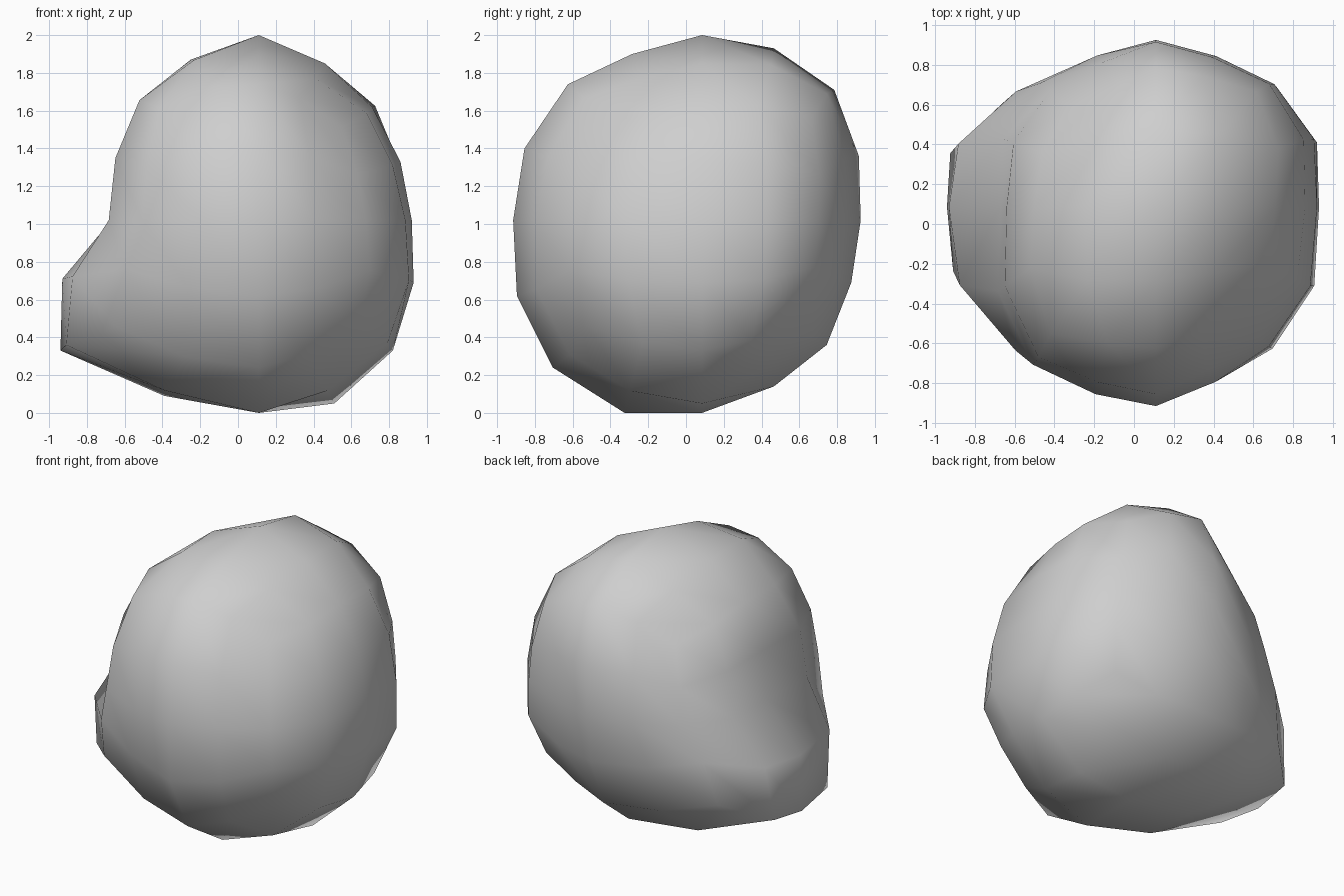
import bpy, bmesh
from math import pi, tan, sin, cos, acos, atan2
from mathutils import Vector

cube = bpy.data.objects.get("Cube")
if cube:
    bpy.data.objects.remove(cube, do_unlink=True)

# Four outlines from the crown to the base: (distance from the axis, height)
CENTRE = Vector((0.11, 0.085, 1.02))
TOP, BASE = (0, 2.0), (0, 0.0)
LEFT = [TOP, (.35, 1.85), (.60, 1.62), (.75, 1.33), (.81, 1.02), (.82, .69), (.71, .33), (.40, .05), BASE]
RIGHT = [TOP, (.36, 1.87), (.61, 1.64), (.75, 1.35), (.78, 1.02), (1.04, .71), (1.05, .33), (.50, .09), BASE]
BACK = [TOP, (.38, 1.93), (.70, 1.71), (.83, 1.36), (.84, 1.02), (.79, .69), (.66, .36), (.38, .14), BASE]
FRONT = [TOP, (.37, 1.90), (.71, 1.74), (.94, 1.40), (1.0, 1.02), (.98, .62), (.79, .24), (.41, 0), BASE]

# Fullness of each diagonal corner, crown to base, keyed by (is left, is back)
CORNERS = {
    (True, True): [0, 0, .07, .04, .04, .045, -.07, -.08, 0],
    (False, True): [0, -.06, -.13, -.04, .05, .0, 0, 0, 0],
    (True, False): [0, -.04, -.09, -.06, -.01, .01, -.07, 0, 0],
    (False, False): [0, .03, .09, .09, .12, -.02, -.03, 0, 0],
}


def sample(outline, t):
    """Smooth point on an outline at index t; the ends mirror over the axis."""
    pts = [Vector(p) for p in outline]
    pts = [Vector((-pts[1].x, pts[1].y))] + pts + [Vector((-pts[-2].x, pts[-2].y))]
    i = min(int(t), len(outline) - 2)
    f = t - i
    a, b, c, d = pts[i:i + 4]
    return b + f * ((c - a) + f * ((2*a - 5*b + 4*c - d) + f * (3*b - 3*c + d - a))) / 2


def place(direction):
    """Move a point of the unit sphere onto the boulder."""
    angle = atan2(direction.y, direction.x)
    t = acos(max(-1, min(1, direction.z))) / pi * (len(LEFT) - 1)
    c, s = cos(angle), sin(angle)
    px = sample(LEFT if c > 0 else RIGHT, t)
    py = sample(BACK if s > 0 else FRONT, t)
    corner = CORNERS[(c > 0, s > 0)]
    i = min(int(t), len(corner) - 2)
    fullness = corner[i] + (corner[i + 1] - corner[i]) * (t - i)
    diagonal = sin(2 * angle) ** 2
    swell = 1 + diagonal * (fullness + 0.12 * cos(2 * angle))
    height = px.y * c * c + py.y * s * s - CENTRE.z
    return CENTRE + Vector((px.x * c * swell, py.x * s * swell,
                            height * (1 + diagonal * fullness)))


# Boulder: a gridded cube rounded to a sphere, then shaped by the outlines
bm = bmesh.new()
bmesh.ops.create_cube(bm, size=2)
bmesh.ops.subdivide_edges(bm, edges=bm.edges[:], cuts=3, use_grid_fill=True)
for v in bm.verts:
    v.co = place(Vector([tan(x * pi / 4) for x in v.co]).normalized())
for f in bm.faces:
    f.smooth = True
bmesh.ops.recalc_face_normals(bm, faces=bm.faces[:])
mesh = bpy.data.meshes.new("boulder")
bm.to_mesh(mesh)
bm.free()
boulder = bpy.data.objects.new("boulder", mesh)
bpy.context.collection.objects.link(boulder)

# Stone colour
stone = bpy.data.materials.new("stone_grey")
stone.use_nodes = True
colour = (0.62, 0.62, 0.62, 1)
stone.diffuse_color = colour
stone.node_tree.nodes["Principled BSDF"].inputs["Base Color"].default_value = colour
mesh.materials.append(stone)
